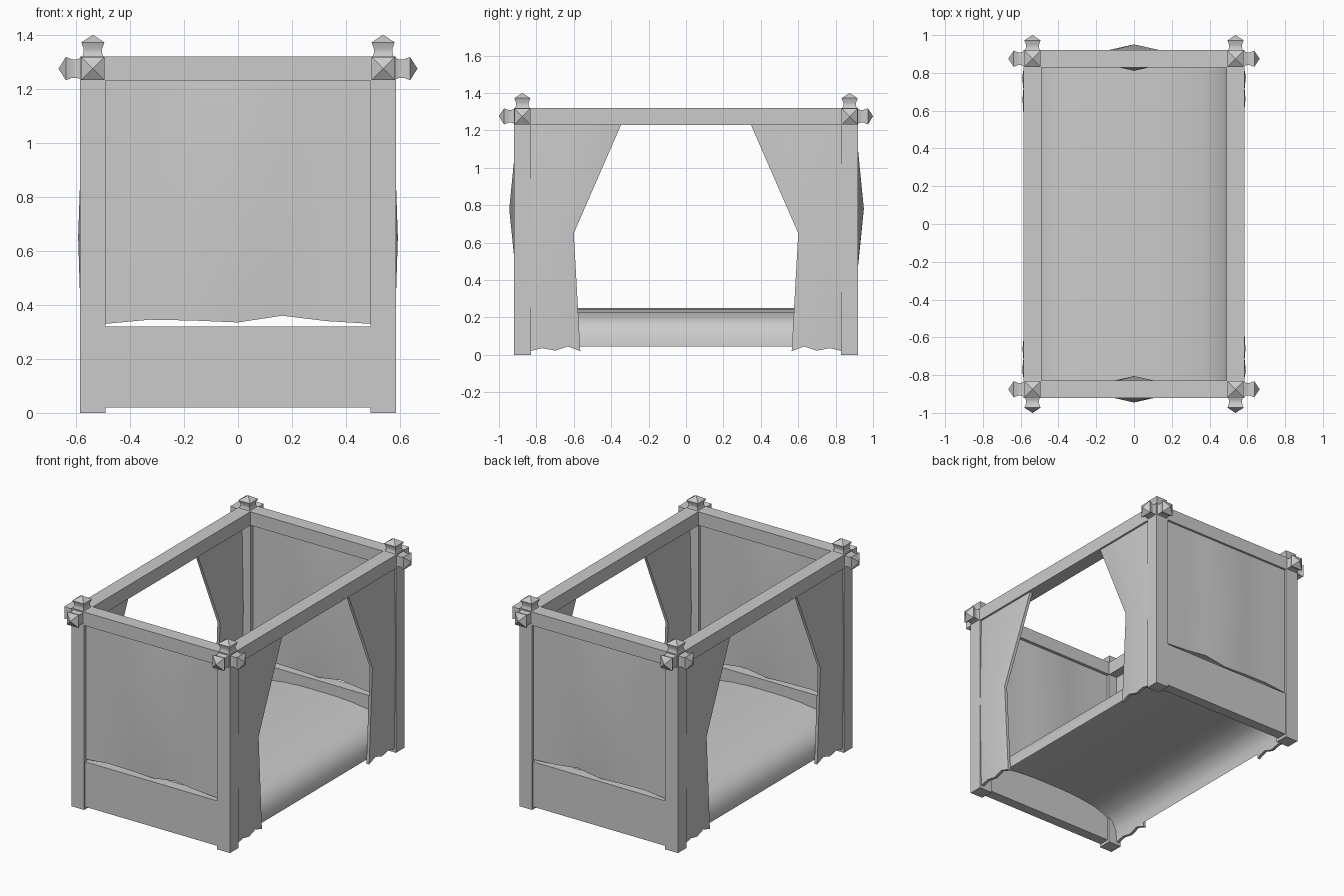
import bpy
from mathutils import Vector, Matrix

cube = bpy.data.objects.get("Cube")
if cube:
    bpy.data.objects.remove(cube, do_unlink=True)

grey = bpy.data.materials.new("light_grey")
grey.use_nodes = True
grey.diffuse_color = (0.6, 0.6, 0.6, 1)
grey.node_tree.nodes["Principled BSDF"].inputs["Base Color"].default_value = (0.6, 0.6, 0.6, 1)

PX, PY = 0.5375, 0.875      # post centres
W = 0.0475                  # half thickness of the timber
TOP, RAIL = 1.32, 1.23      # frame top and rail underside


def add(name, verts, faces, smooth=None):
    mesh = bpy.data.meshes.new(name)
    mesh.from_pydata(verts, [], faces)
    mesh.materials.append(grey)
    obj = bpy.data.objects.new(name, mesh)
    bpy.context.collection.objects.link(obj)
    if smooth:
        bpy.ops.object.select_all(action='DESELECT')
        obj.select_set(True)
        bpy.context.view_layer.objects.active = obj
        bpy.ops.object.shade_smooth_by_angle(angle=smooth)
    return obj


def box(name, x, y, z):
    verts = [(a, b, c) for c in z for a, b in
             ((x[0], y[0]), (x[1], y[0]), (x[1], y[1]), (x[0], y[1]))]
    faces = [(3, 2, 1, 0), (4, 5, 6, 7)]
    faces += [(i, (i + 1) % 4, (i + 1) % 4 + 4, i + 4) for i in range(4)]
    return add(name, verts, faces)


def finial(name, base, direction):
    # Square neck that flares into a block with a pyramid tip
    rot = Vector((0, 0, 1)).rotation_difference(Vector(direction)).to_matrix().to_4x4()
    place = Matrix.Translation(base) @ rot
    rings = [(0, 0.039), (0.012, 0.034), (0.028, 0.034), (0.052, 0.043)]
    verts = [place @ Vector((sx * r, sy * r, h)) for h, r in rings
             for sx, sy in ((-1, -1), (1, -1), (1, 1), (-1, 1))]
    verts.append(place @ Vector((0, 0, 0.08)))
    faces = []
    for k in range(len(rings) - 1):
        for i in range(4):
            j = (i + 1) % 4
            faces.append((4 * k + i, 4 * k + j, 4 * k + 4 + j, 4 * k + 4 + i))
    last = 4 * (len(rings) - 1)
    faces += [(last + i, last + (i + 1) % 4, last + 4) for i in range(4)]
    add(name, verts, faces, 0.6)


def cloth(name, rows):
    # rows: lists of (outer point, inner point) pairs, closed around the border
    nr, nc = len(rows), len(rows[0])
    n = nr * nc
    verts = [p[0] for r in rows for p in r] + [p[1] for r in rows for p in r]
    faces = []
    for r in range(nr - 1):
        for c in range(nc - 1):
            a = r * nc + c
            quad = (a, a + 1, a + nc + 1, a + nc)
            faces += [quad, tuple(i + n for i in reversed(quad))]
    border = [c for c in range(nc)] + [r * nc + nc - 1 for r in range(1, nr)]
    border += [(nr - 1) * nc + c for c in range(nc - 2, -1, -1)]
    border += [r * nc for r in range(nr - 2, 0, -1)]
    for a, b in zip(border, border[1:] + border[:1]):
        faces.append((b, a, a + n, b + n))
    obj = add(name, verts, faces, 0.8)
    return obj


# Posts with finials
for sx, side in ((1, "left"), (-1, "right")):
    for sy, end in ((-1, "front"), (1, "back")):
        tag = f"{end}_{side}"
        cx, cy = sx * PX, sy * PY
        box(f"{tag}_post", (cx - W, cx + W), (cy - W + 0.002, cy + W - 0.002), (0, TOP))
        finial(f"{tag}_top_finial", (cx, cy, TOP), (0, 0, 1))
        mid = (TOP + RAIL) / 2
        finial(f"{tag}_side_finial", (cx + sx * W, cy, mid), (sx, 0, 0))
        finial(f"{tag}_end_finial", (cx, cy + sy * (W - 0.002), mid), (0, sy, 0))

# Canopy side rails
for sx, side in ((1, "left"), (-1, "right")):
    box(f"{side}_rail", (sx * PX - W, sx * PX + W), (-0.83, 0.83), (RAIL, TOP))

# End rails, low end panels and end curtains
hem = (0.33, 0.345, 0.342, 0.335, 0.36, 0.34, 0.33)
for sy, end in ((-1, "front"), (1, "back")):
    cy = sy * PY
    box(f"{end}_rail", (-0.49, 0.49), (cy - 0.0455, cy + 0.0455), (RAIL, TOP))
    box(f"{end}_panel", (-0.49, 0.49), (cy - 0.03, cy + 0.04), (0.02, 0.32)
        ) if sy > 0 else box(f"{end}_panel", (-0.49, 0.49), (cy - 0.04, cy + 0.03), (0.02, 0.32))
    rows = []
    for level in range(3):
        row = []
        for c in range(7):
            x = -0.49 + 0.98 * c / 6
            z = (hem[c], 0.78, RAIL + 0.005)[level]
            bulge = 0.045 if level == 1 and c == 3 else 0.008 if level == 1 and c in (2, 4) else 0
            shift = 0.006 if sy > 0 else 0
            row.append(((x, cy + sy * (0.025 + bulge + shift), z),
                        (x, cy - sy * (0.025 + bulge - shift), z)))
        rows.append(row)
    if sy > 0:
        rows = [r[::-1] for r in rows]
    cloth(f"{end}_curtain", rows)

# Tied side curtains, one beside each post
side_hem = (0.02, 0.036, 0.022, 0.045, 0.02)
edges = (0.565, 0.6, 0.345)
for sx, side in ((1, "left"), (-1, "right")):
    for sy, end in ((-1, "front"), (1, "back")):
        rows = []
        for level in range(3):
            row = []
            for c in range(5):
                t = c / 4
                y = sy * (0.835 + (edges[level] - 0.835) * t)
                z = (side_hem[c], 0.65, RAIL + 0.005)[level]
                bulge = (0.01, 0.02, 0.014, 0.018, 0)[c] if level == 1 else 0
                row.append(((sx * (0.572 + bulge), y, z),
                            (sx * (0.552 - bulge), y, z)))
            rows.append(row)
        if sx * sy > 0:
            rows = [r[::-1] for r in rows]
        cloth(f"{end}_{side}_curtain", rows)

# Mattress cover, an open arched sheet
half = [(0.55, 0.045), (0.545, 0.1), (0.52, 0.155), (0.47, 0.195),
        (0.38, 0.225), (0.25, 0.242), (0.12, 0.25)]
arch = [(-x, z) for x, z in half] + [(x, z) for x, z in reversed(half)]
count = len(arch)
verts = [(x, y, z) for y in (-0.85, 0.85) for x, z in arch]
faces = [(i, i + 1, i + 1 + count, i + count) for i in range(count - 1)]
cover = add("mattress_cover", verts, faces, 1.0)
cover.data.flip_normals() if cover.data.polygons[count // 2 - 1].normal.z < 0 else None
